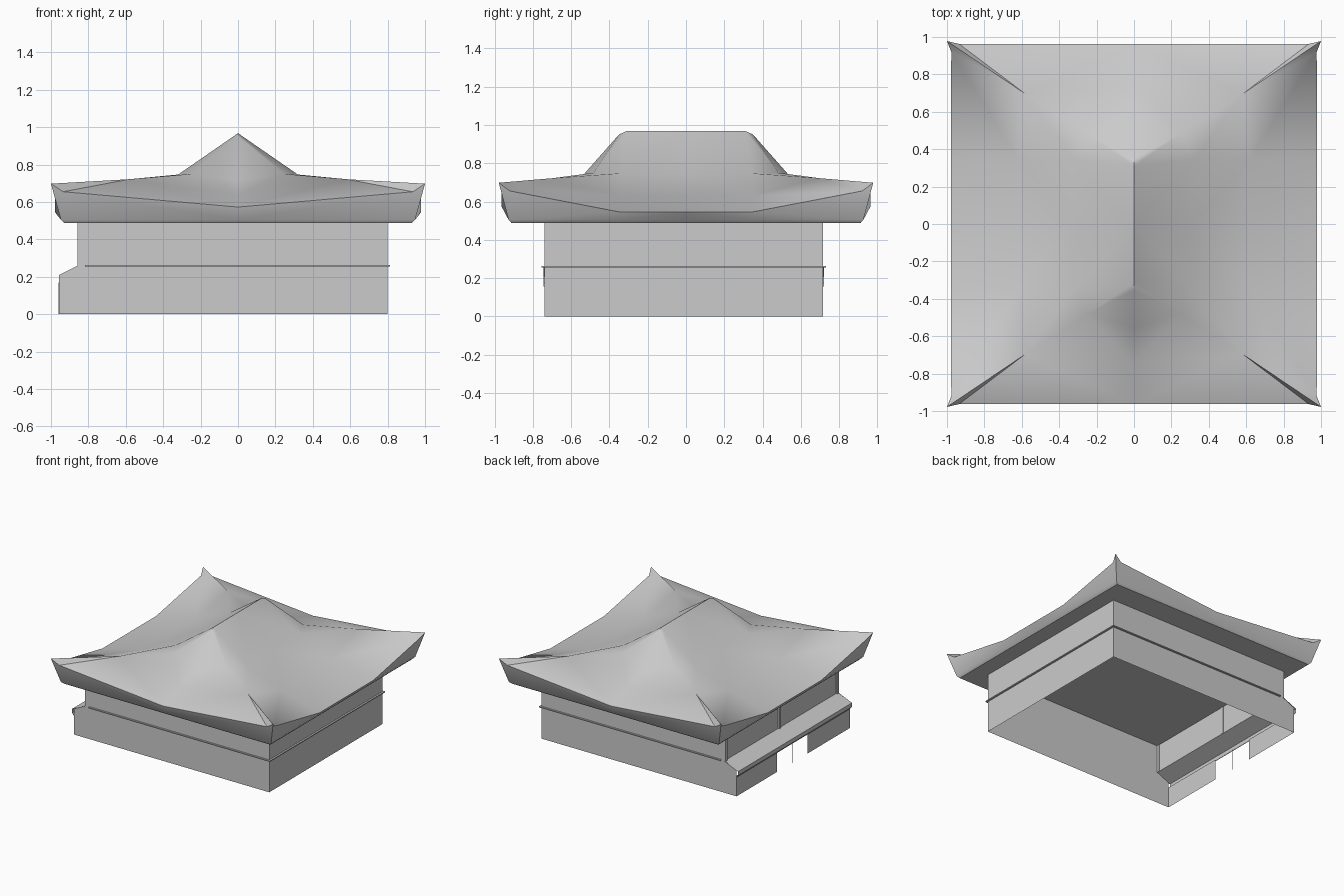
import bpy, bmesh
from mathutils import Vector

cube = bpy.data.objects.get("Cube")
if cube:
    bpy.data.objects.remove(cube, do_unlink=True)

# One plain colour for the whole building
grey = bpy.data.materials.new("light_grey")
grey.use_nodes = True
COLOUR = (0.6, 0.6, 0.6, 1)
grey.diffuse_color = COLOUR
for node in grey.node_tree.nodes:
    if node.type == 'BSDF_PRINCIPLED':
        node.inputs["Base Color"].default_value = COLOUR

RIGHT, LEFT, PORCH = 0.80, -0.856, -0.957   # wall planes along x
FRONT, BACK = -0.74, 0.716                  # wall planes along y
EAVE, BAND = 0.488, 0.26                    # wall top and moulding height


def finish(name, bm):
    mesh = bpy.data.meshes.new(name)
    bm.to_mesh(mesh)
    bm.free()
    mesh.materials.append(grey)
    obj = bpy.data.objects.new(name, mesh)
    bpy.context.collection.objects.link(obj)
    return obj


def sheet(name, points, outward):
    """Single flat wall whose normal looks along outward."""
    bm = bmesh.new()
    face = bm.faces.new([bm.verts.new(p) for p in points])
    face.normal_update()
    if face.normal.dot(Vector(outward)) < 0:
        face.normal_flip()
    return finish(name, bm)


def box(name, low, high):
    bm = bmesh.new()
    bmesh.ops.create_cube(bm, size=1)
    for v in bm.verts:
        v.co = [(a + b) / 2 + c * (b - a) for a, b, c in zip(low, high, v.co)]
    return finish(name, bm)


def x_panel(name, x, y0, y1, z0, z1, side):
    sheet(name, [(x, y0, z0), (x, y1, z0), (x, y1, z1), (x, y0, z1)], (side, 0, 0))


# Roof quarter: columns run side centre, side, near corner, tip, near corner, end centre
def simple_row(side, hip, end, side_y=0.345):
    return [(side[0], 0, side[1]), (side[0], side_y, side[1]),
            hip, hip, hip, (0, end[0], end[1])]


rows = [
    simple_row((0, 0.968), (0, 0.35, 0.95), (0.35, 0.95), 0.31),
    simple_row((0.32, 0.747), (0.25, 0.482, 0.75), (0.555, 0.718)),
    simple_row((0.62, 0.63), (0.58, 0.695, 0.722), (0.75, 0.64)),
    [(0.978, 0, 0.545), (0.978, 0.345, 0.545), (0.977, 0.92, 0.655),
     (1, 0.978, 0.698), (0.935, 0.963, 0.655), (0, 0.963, 0.573)],
    simple_row((0.947, 0.505), (0.947, 0.927, 0.505), (0.927, 0.505)),
    simple_row((0.93, EAVE), (0.93, 0.912, EAVE), (0.912, EAVE)),
    [(0, 0, EAVE)] * 6,
]
bm = bmesh.new()
for sx in (1, -1):
    for sy in (1, -1):
        grid = [[bm.verts.new((x * sx, y * sy, z)) for x, y, z in row] for row in rows]
        for upper, lower in zip(grid, grid[1:]):
            for i in range(len(upper) - 1):
                bm.faces.new((upper[i], lower[i], lower[i + 1], upper[i + 1]))
bmesh.ops.remove_doubles(bm, verts=bm.verts, dist=0.0005)
bmesh.ops.recalc_face_normals(bm, faces=bm.faces)
roof = finish("hipped_roof", bm)
bpy.ops.object.select_all(action='DESELECT')
roof.select_set(True)
bpy.context.view_layer.objects.active = roof
bpy.ops.object.shade_smooth_by_angle(angle=0.65)

# Front and back walls follow the porch outline at one end
outline = [(RIGHT, 0), (RIGHT, EAVE), (LEFT, EAVE), (LEFT, BAND),
           (PORCH, 0.21), (PORCH, 0)]
for name, y, side in (("front_wall", FRONT, -1), ("back_wall", BACK, 1)):
    sheet(name, [(x, y, z) for x, z in outline], (0, side, 0))

# End walls
x_panel("left_wall", RIGHT, FRONT, BACK, 0, EAVE, 1)
x_panel("upper_porch_side_wall", LEFT + 0.008, FRONT, BACK, BAND, EAVE, -1)

# Posts on the upper wall above the porch
for name, y in (("front_post", FRONT + 0.012), ("centre_post", 0.015),
                ("back_post", BACK - 0.012)):
    box(name, (LEFT - 0.003, y - 0.012, BAND), (LEFT + 0.012, y + 0.012, EAVE))

# Porch walls with a doorway between them
DOOR = 0.195
x_panel("porch_front_panel", PORCH, FRONT, -DOOR, 0, 0.17, -1)
x_panel("porch_back_panel", PORCH, DOOR, BACK, 0, 0.17, -1)
box("door_divider", (PORCH - 0.002, -0.002, 0), (PORCH + 0.002, 0.002, 0.17))

# Porch roof with its moulded edge
porch_edge = [(LEFT + 0.008, BAND), (PORCH - 0.016, 0.207),
              (PORCH - 0.016, 0.175), (PORCH, 0.155)]
bm = bmesh.new()
strips = [[bm.verts.new((x, y, z)) for x, z in porch_edge]
          for y in (FRONT - 0.005, BACK + 0.005)]
for i in range(len(porch_edge) - 1):
    bm.faces.new((strips[0][i], strips[1][i], strips[1][i + 1], strips[0][i + 1]))
for face in bm.faces:
    face.normal_update()
    if face.normal.x > 0:
        face.normal_flip()
finish("porch_roof", bm)

# Thin moulding around the three plain walls
OUT, Z0, Z1 = 0.014, BAND - 0.004, BAND + 0.004
box("front_moulding", (-0.818, FRONT - OUT, Z0), (RIGHT + OUT, FRONT, Z1))
box("back_moulding", (-0.818, BACK, Z0), (RIGHT + OUT, BACK + OUT, Z1))
box("left_moulding", (RIGHT, FRONT - OUT, Z0), (RIGHT + OUT, BACK + OUT, Z1))
